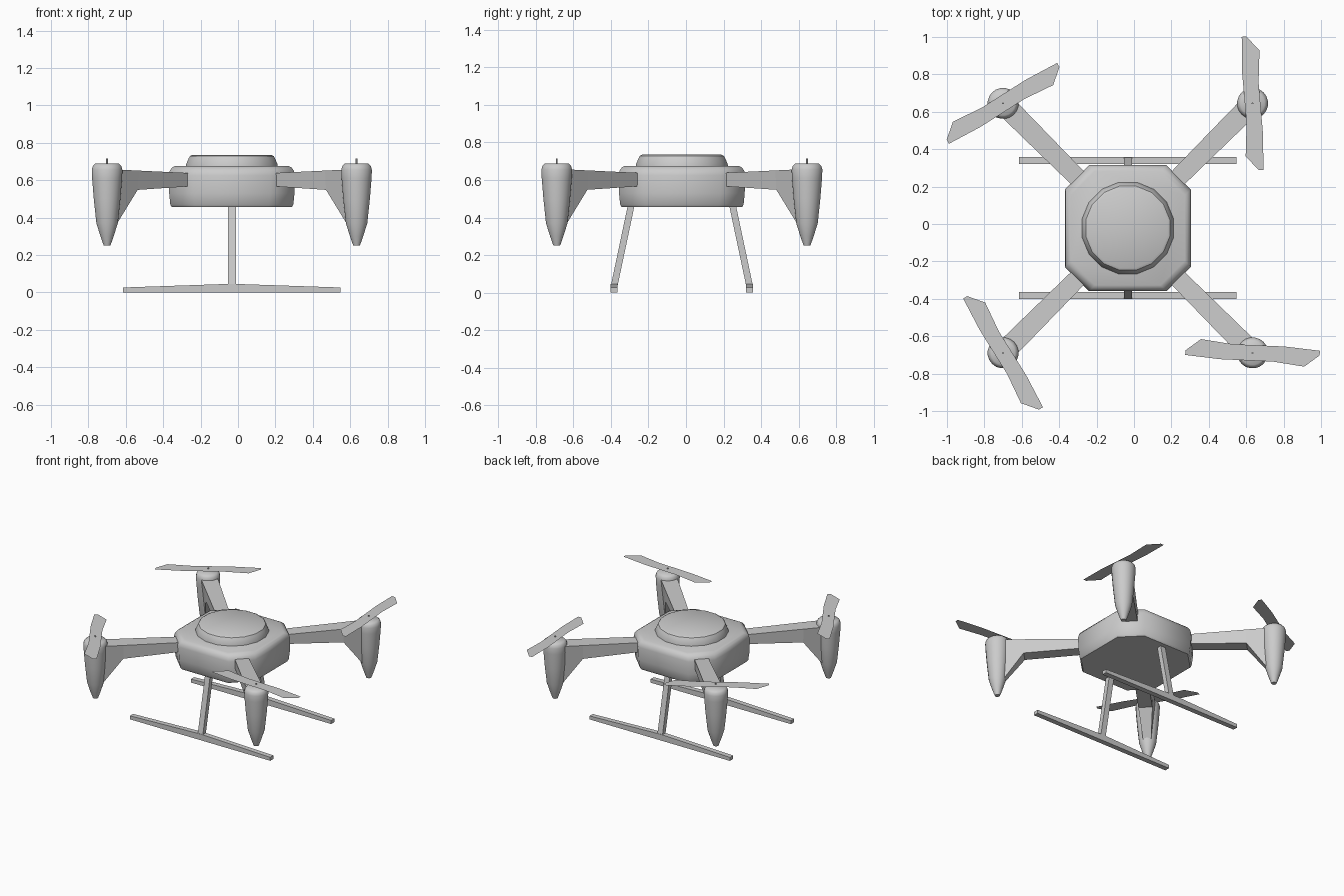
import bpy, bmesh, math
from mathutils import Vector, Matrix

if "Cube" in bpy.data.objects:
    bpy.data.objects.remove(bpy.data.objects["Cube"])

CX, CY = -0.033, -0.022      # centre of the airframe
ARM = 0.667                  # motor offset from the centre on x and y


def make(name, verts, faces, smooth=None):
    me = bpy.data.meshes.new(name)
    me.from_pydata([tuple(v) for v in verts], [], faces)
    bm = bmesh.new()
    bm.from_mesh(me)
    if len(bm.faces) > 1:
        bmesh.ops.recalc_face_normals(bm, faces=bm.faces)
    bm.to_mesh(me)
    bm.free()
    ob = bpy.data.objects.new(name, me)
    bpy.context.collection.objects.link(ob)
    if smooth:
        bpy.ops.object.select_all(action='DESELECT')
        ob.select_set(True)
        bpy.context.view_layer.objects.active = ob
        bpy.ops.object.shade_smooth_by_angle(angle=math.radians(smooth))
    return ob


def loft(name, rings, smooth=None):
    """Skin a list of equal-length vertex rings and cap both ends."""
    n = len(rings[0])
    verts = [v for r in rings for v in r]
    faces = [(k * n + i, k * n + (i + 1) % n, (k + 1) * n + (i + 1) % n, (k + 1) * n + i)
             for k in range(len(rings) - 1) for i in range(n)]
    faces += [tuple(range(n))[::-1], tuple(range(len(verts) - n, len(verts)))]
    return make(name, verts, faces, smooth)


def circle(x, y, z, r, n):
    return [Vector((x + r * math.cos(2 * math.pi * (i + .5) / n),
                    y + r * math.sin(2 * math.pi * (i + .5) / n), z)) for i in range(n)]


def octagon(z, h):
    f = h - 0.13
    pts = [(h, -f), (h, f), (f, h), (-f, h), (-h, f), (-h, -f), (-f, -h), (f, -h)]
    return [Vector((CX + x, CY + y, z)) for x, y in pts]


# Body: chamfered square with rounded top and bottom edges
loft("body", [octagon(z, h) for z, h in
              [(.457, .322), (.47, .329), (.53, .335), (.625, .337), (.65, .332),
               (.667, .32), (.675, .305)]], 50)

# Round lid on the body
loft("top_lid", [circle(CX, CY, z, r, 16) for z, r in
                 [(.66, .25), (.682, .25), (.715, .236), (.728, .229), (.735, .215)]], 35)

# Propeller outline: half of it, the other half is point-symmetric
half_blade = [(-.031, -.115), (.055, -.166), (.059, -.356), (.033, -.358)]
half_blade = [(.032, .112), (.037, .283), (-.033, .357), (-.058, .356), (-.056, .166)]
blade = half_blade + [(-x, -y) for x, y in half_blade]

corners = [("front_right", 1, -1, -97.5), ("back_right", 1, 1, 0),
           ("back_left", -1, 1, -62.5), ("front_left", -1, -1, 27)]

# (distance along arm, bottom z, top z, half width at bottom, half width at top)
arm_profile = [(.34, .568, .637, .046, .048), (.76, .548, .651, .048, .055),
               (.905, .355, .656, .026, .057)]

for tag, sx, sy, spin in corners:
    mx, my = CX + sx * ARM, CY + sy * ARM

    # Arm with the fin that runs down the motor pod
    d = Vector((sx, sy, 0)).normalized()
    s = Vector((-d.y, d.x, 0))
    c = Vector((CX, CY, 0))
    loft(tag + "_arm", [[c + d * t + s * wt + Vector((0, 0, zt)),
                         c + d * t - s * wt + Vector((0, 0, zt)),
                         c + d * t - s * wb + Vector((0, 0, zb)),
                         c + d * t + s * wb + Vector((0, 0, zb))]
                        for t, zb, zt, wb, wt in arm_profile])

    # Tapered motor pod
    loft(tag + "_motor_pod", [circle(mx, my, z, r, 20) for z, r in
                              [(.25, .018), (.30, .036), (.37, .058), (.50, .072),
                               (.61, .081), (.655, .083), (.675, .077), (.688, .064)]], 50)

    # Shaft
    loft(tag + "_shaft", [circle(mx, my, z, .005, 8) for z in (.68, .715)])

    # Flat propeller
    rot = Matrix.Rotation(math.radians(spin), 3, 'Z')
    pts = [rot @ Vector((x, y, 0)) + Vector((mx, my, .706)) for x, y in blade]
    prop = make(tag + "_propeller", pts, [tuple(range(len(pts)))[::-1]])

# Landing gear: leaning strut and long skid on each side
for tag, sy in (("front", -1), ("back", 1)):
    loft(tag + "_strut", [[Vector((CX + a * .021, CY + sy * y + b * .018, z))
                           for a, b in ((-1, -1), (1, -1), (1, 1), (-1, 1))]
                          for y, z in ((.362, .03), (.268, .475))])
    loft(tag + "_skid", [[Vector((CX + x, CY + sy * .361 + b * .019, z))
                          for b, z in ((-1, 0), (1, 0), (1, h), (-1, h))]
                         for x, h in ((-.582, .026), (-.022, .045), (.022, .045), (.582, .026))])
